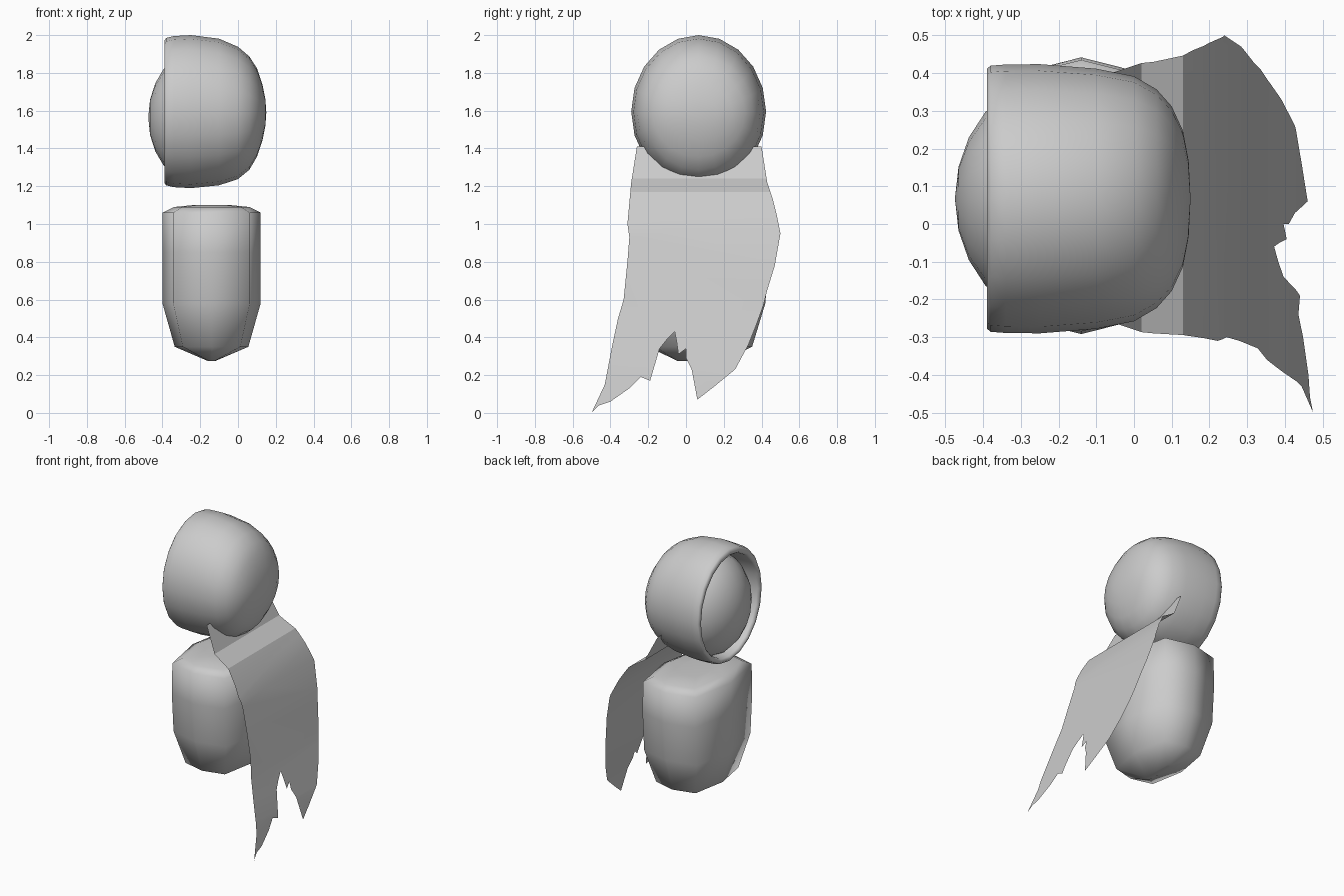
import bpy
import bmesh
import math
from mathutils import Matrix, Vector

default_cube = bpy.data.objects.get("Cube")
if default_cube:
    bpy.data.objects.remove(default_cube, do_unlink=True)

MID_Y = 0.067  # shared centre line of the figure


def make_material(name, color):
    material = bpy.data.materials.new(name)
    material.use_nodes = True
    material.diffuse_color = color
    shader = next(n for n in material.node_tree.nodes if n.type == "BSDF_PRINCIPLED")
    shader.inputs["Base Color"].default_value = color
    shader.inputs["Roughness"].default_value = 0.7
    return material


grey = make_material("plain grey", (0.6, 0.6, 0.6, 1))


def finish(bm, name, sharp_angle=180, recalc=True):
    """Turn a bmesh into a smooth shaded object, keeping steep edges sharp."""
    if recalc:
        bmesh.ops.recalc_face_normals(bm, faces=bm.faces[:])
    mesh = bpy.data.meshes.new(name)
    bm.to_mesh(mesh)
    bm.free()
    mesh.materials.append(grey)
    obj = bpy.data.objects.new(name, mesh)
    bpy.context.collection.objects.link(obj)
    bpy.ops.object.select_all(action="DESELECT")
    obj.select_set(True)
    bpy.context.view_layer.objects.active = obj
    bpy.ops.object.shade_smooth_by_angle(angle=math.radians(sharp_angle))
    return obj


def loft(bm, rings):
    """Skin a list of rings of points with quads; return the vertex rings."""
    loops = [[bm.verts.new(p) for p in ring] for ring in rings]
    for low, high in zip(loops, loops[1:]):
        for i in range(len(low)):
            j = (i + 1) % len(low)
            bm.faces.new((low[i], low[j], high[j], high[i]))
    return loops


def fan(bm, loop, tip):
    """Close a ring with triangles meeting at one point."""
    centre = bm.verts.new(tip)
    for i in range(len(loop)):
        bm.faces.new((loop[i], loop[(i + 1) % len(loop)], centre))


# Helmet: oval sections along x, from inside the opening over the lip to the back
# (x, half width, half height, centre height)
helmet_sections = [
    (-0.22, 0.30, 0.34, 1.59), (-0.375, 0.315, 0.35, 1.59),
    (-0.39, 0.325, 0.36, 1.59), (-0.39, 0.345, 0.377, 1.593),
    (-0.38, 0.353, 0.39, 1.595), (-0.34, 0.356, 0.4, 1.595),
    (-0.25, 0.357, 0.405, 1.595), (-0.1, 0.345, 0.388, 1.593),
    (0, 0.325, 0.35, 1.588), (0.06, 0.29, 0.3, 1.587),
    (0.1, 0.245, 0.235, 1.59), (0.13, 0.18, 0.145, 1.59),
    (0.145, 0.1, 0.07, 1.59),
]


def oval(x, half_y, half_z, centre_z, sides=20):
    turns = [2 * math.pi * i / sides for i in range(sides)]
    return [(x, MID_Y + half_y * math.cos(a), centre_z + half_z * math.sin(a))
            for a in turns]


bm = bmesh.new()
loops = loft(bm, [oval(*section) for section in helmet_sections])
fan(bm, loops[-1], (0.15, MID_Y, 1.59))
finish(bm, "helmet", 60)

# Visor: a flattened ball sitting in the helmet opening
bm = bmesh.new()
placement = (Matrix.Translation((-0.2, MID_Y, 1.565))
             @ Matrix.Diagonal((0.275, 0.325, 0.36, 1))
             @ Matrix.Rotation(math.pi / 2, 4, "Y"))
bmesh.ops.create_uvsphere(bm, u_segments=16, v_segments=12, radius=1, matrix=placement)
finish(bm, "visor")

# Body: eight sided tub, tapered below and bevelled on top
# (height, half depth, half width)
body_sections = [
    (0.275, 0.02, 0.12), (0.35, 0.195, 0.275), (0.58, 0.26, 0.345),
    (0.85, 0.26, 0.367), (1.06, 0.26, 0.36), (1.09, 0.2, 0.3), (1.1, 0.1, 0.15),
]
BODY_X, BODY_Y = -0.14, 0.075
body_plan = [(1, 0), (0.78, 0.86), (0, 1), (-0.78, 0.86),
             (-1, 0), (-0.78, -0.86), (0, -1), (0.78, -0.86)]
bm = bmesh.new()
loops = loft(bm, [[(BODY_X + px * dx, BODY_Y + py * dy, z) for px, py in body_plan]
                  for z, dx, dy in body_sections])
bm.faces.new(loops[0])
bm.faces.new(loops[-1])
finish(bm, "body", 75)

# Cape: ragged flat outline in (y, z) hundredths, then draped along a side profile
cape_outline = [
    (-26, 141), (-29, 122), (-31, 100), (-30, 93), (-31, 80), (-33, 60), (-36, 50),
    (-39, 36), (-43, 15), (-50, 0), (-46, 4), (-40, 6), (-30, 13), (-24, 19),
    (-19, 17), (-14, 34), (-10, 39), (-6, 43), (-5, 38), (-4, 31), (0, 34), (0, 29),
    (3, 23), (6, 7), (15, 14), (26, 23), (33, 36), (37, 46), (41, 57), (43, 65),
    (47, 78), (50, 95), (48, 105), (46, 113), (43, 122), (40, 141),
]
# (height, x) from the collar down to the hem
cape_profile = [(1.41, -0.06), (1.24, 0.02), (1.17, 0.13), (1.08, 0.185),
                (0.97, 0.235), (0.76, 0.29), (0.49, 0.355), (0.22, 0.43), (0, 0.475)]


def drape(z):
    for (z1, x1), (z0, x0) in zip(cape_profile, cape_profile[1:]):
        if z >= z0:
            return x0 + (x1 - x0) * (z - z0) / (z1 - z0)
    return cape_profile[-1][1]


bm = bmesh.new()
sheet = bm.faces.new([bm.verts.new((0, y / 100, z / 100)) for y, z in cape_outline])
sheet.normal_update()
if sheet.normal.x < 0:
    sheet.normal_flip()
bmesh.ops.triangulate(bm, faces=[sheet])
for z, x in cape_profile[1:-1]:
    bmesh.ops.bisect_plane(bm, geom=bm.verts[:] + bm.edges[:] + bm.faces[:],
                           plane_co=Vector((0, 0, z)), plane_no=Vector((0, 0, 1)))
for vert in bm.verts:
    vert.co.x = drape(vert.co.z)
finish(bm, "cape", 25, recalc=False)
